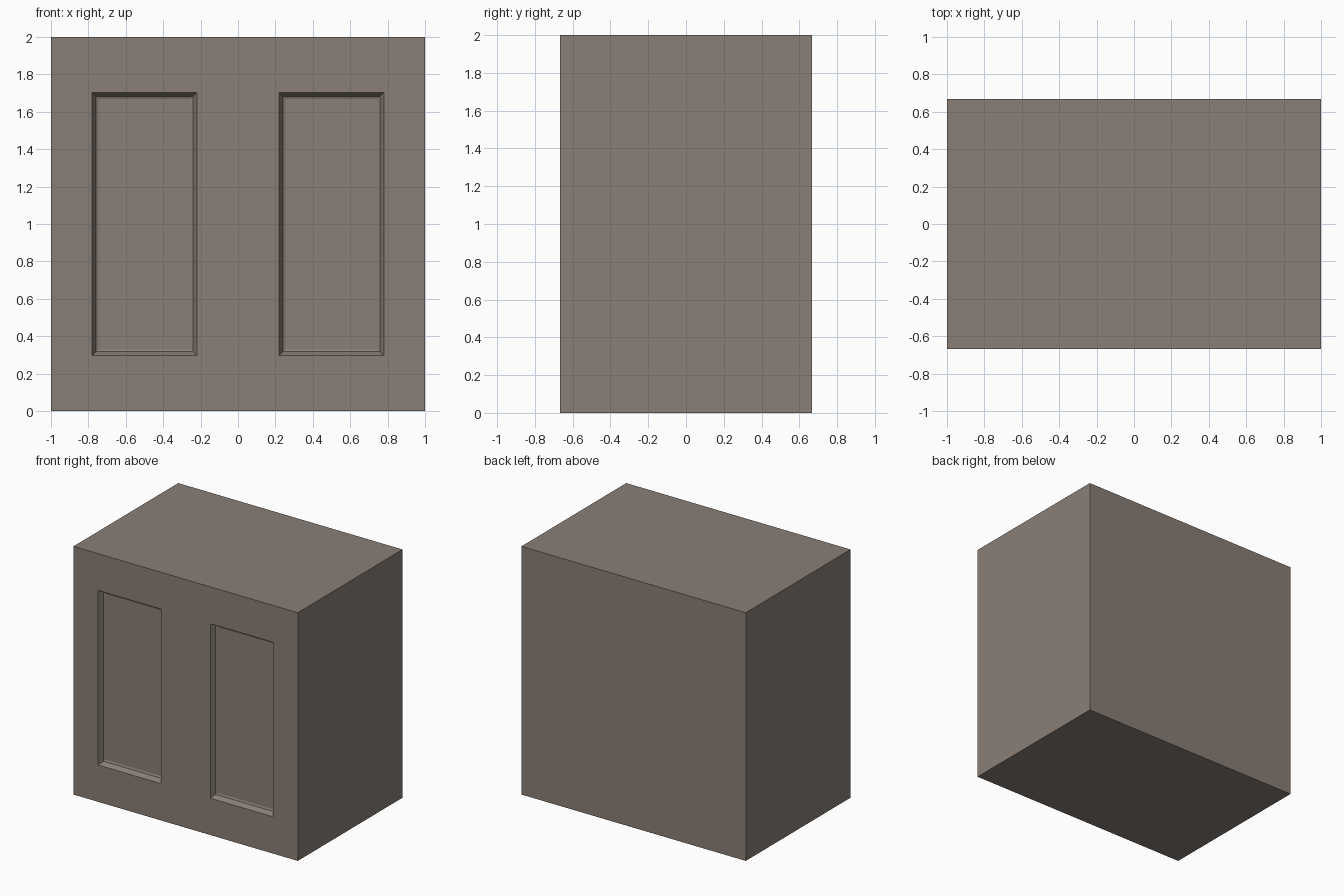
import bpy, bmesh
from mathutils import Vector

if "Cube" in bpy.data.objects:
    bpy.data.objects.remove(bpy.data.objects["Cube"])

W, D, H = 1.0, 0.667, 2.0          # half width, half depth, height
XI, XO, Z0, Z1 = 0.22, 0.78, 0.297, 1.703   # panel opening
STEPS = [(0.0, 0.0), (0.02, 0.04), (0.035, 0.046)]  # (inset, depth) of moulding

bm = bmesh.new()


def quad(*pts):
    bm.faces.new([bm.verts.new(p) for p in pts])


def front_quad(x0, x1, z0, z1):
    quad((x0, -D, z0), (x1, -D, z0), (x1, -D, z1), (x0, -D, z1))


def ring(x0, x1, inset, depth):
    y = -D + depth
    a, b, c, d = x0 + inset, x1 - inset, Z0 + inset, Z1 - inset
    return [Vector(p) for p in ((a, y, c), (b, y, c), (b, y, d), (a, y, d))]


# front face as a grid of quads, leaving the two openings free
xs = [-W, -XO, -XI, XI, XO, W]
zs = [0, Z0, Z1, H]
for i in range(5):
    for j in range(3):
        if not (j == 1 and i in (1, 3)):
            front_quad(xs[i], xs[i + 1], zs[j], zs[j + 1])

# sunken panels with sloped moulding
for x0, x1 in ((-XO, -XI), (XI, XO)):
    rings = [ring(x0, x1, *s) for s in STEPS]
    for r, s in zip(rings, rings[1:]):
        for k in range(4):
            n = (k + 1) % 4
            quad(r[k], r[n], s[n], s[k])
    quad(*rings[-1])

# plain back, sides, top and bottom
quad((W, D, 0), (-W, D, 0), (-W, D, H), (W, D, H))
quad((W, -D, 0), (W, D, 0), (W, D, H), (W, -D, H))
quad((-W, D, 0), (-W, -D, 0), (-W, -D, H), (-W, D, H))
quad((-W, -D, H), (W, -D, H), (W, D, H), (-W, D, H))
quad((-W, D, 0), (W, D, 0), (W, -D, 0), (-W, -D, 0))

bmesh.ops.remove_doubles(bm, verts=bm.verts, dist=1e-5)
# split the long border edges where the front grid meets the sides
for x in xs[1:-1]:
    geom = bm.verts[:] + bm.edges[:] + bm.faces[:]
    bmesh.ops.bisect_plane(bm, geom=geom, plane_co=(x, 0, 0), plane_no=(1, 0, 0), dist=1e-5)
for z in zs[1:-1]:
    geom = bm.verts[:] + bm.edges[:] + bm.faces[:]
    bmesh.ops.bisect_plane(bm, geom=geom, plane_co=(0, 0, z), plane_no=(0, 0, 1), dist=1e-5)
bmesh.ops.remove_doubles(bm, verts=bm.verts, dist=1e-5)
bmesh.ops.dissolve_limit(bm, angle_limit=0.01, verts=bm.verts, edges=bm.edges)
bmesh.ops.recalc_face_normals(bm, faces=bm.faces)

mesh = bpy.data.meshes.new("cabinet")
bm.to_mesh(mesh)
bm.free()
cabinet = bpy.data.objects.new("cabinet", mesh)
bpy.context.collection.objects.link(cabinet)

# warm grey-brown paint
mat = bpy.data.materials.new("taupe")
mat.diffuse_color = (0.25, 0.21, 0.18, 1)
mat.use_nodes = True
mat.node_tree.nodes["Principled BSDF"].inputs["Base Color"].default_value = mat.diffuse_color
mesh.materials.append(mat)
